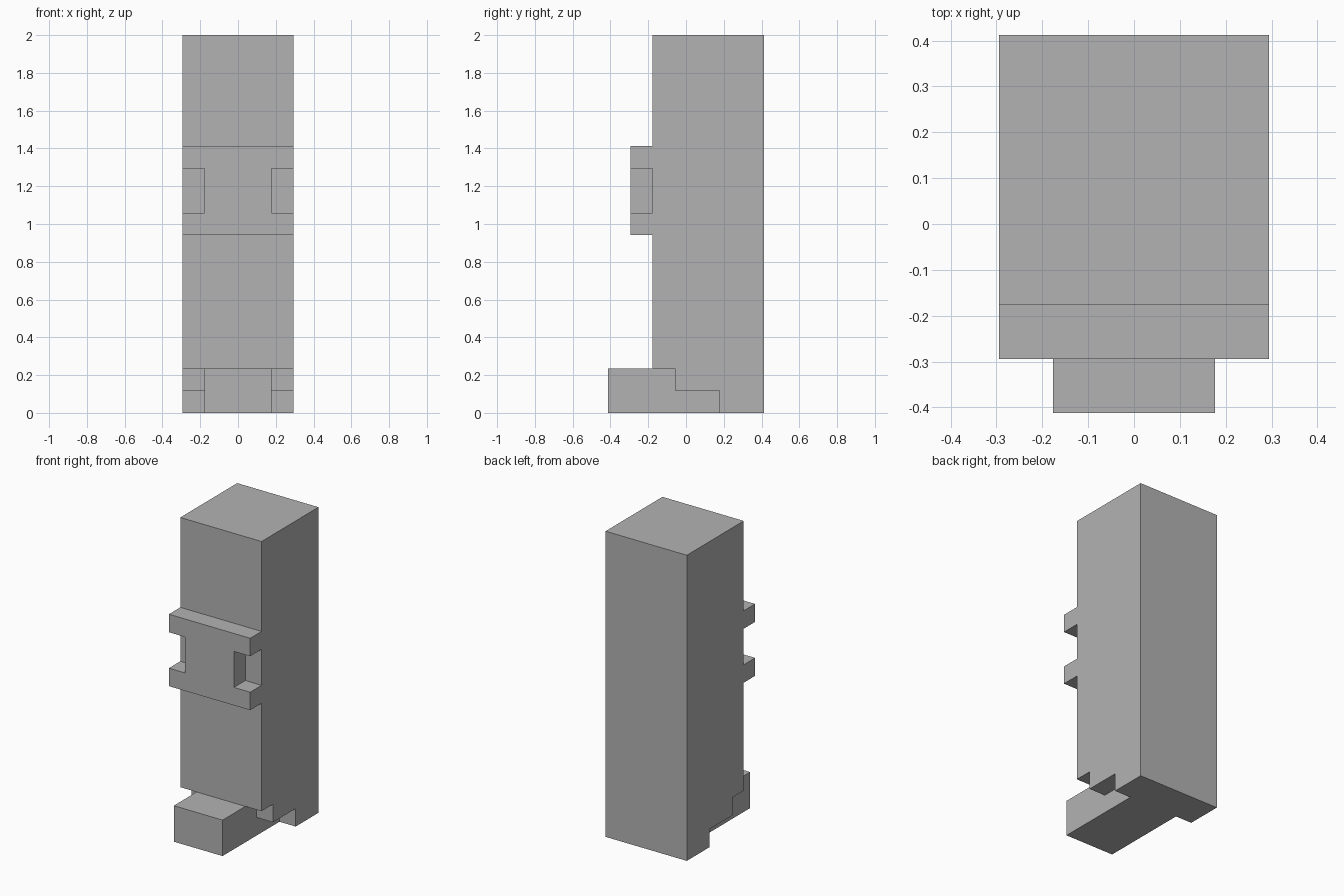
import bpy
import bmesh

U = 2 / 17  # the model sits on a regular grid of this step

cube = bpy.data.objects.get("Cube")
if cube:
    bpy.data.objects.remove(cube, do_unlink=True)

grey = bpy.data.materials.new("grey")
grey.use_nodes = True
colour = (0.45, 0.45, 0.45, 1)
grey.diffuse_color = colour
grey.node_tree.nodes["Principled BSDF"].inputs["Base Color"].default_value = colour


def extrude_profile(name, points, offset):
    """Extrude a closed outline of grid points along the offset vector."""
    bm = bmesh.new()
    face = bm.faces.new([bm.verts.new([c * U for c in p]) for p in points])
    result = bmesh.ops.extrude_face_region(bm, geom=[face], use_keep_orig=True)
    moved = [g for g in result["geom"] if isinstance(g, bmesh.types.BMVert)]
    bmesh.ops.translate(bm, verts=moved, vec=[c * U for c in offset])
    bmesh.ops.recalc_face_normals(bm, faces=bm.faces)
    mesh = bpy.data.meshes.new(name)
    bm.to_mesh(mesh)
    bm.free()
    mesh.materials.append(grey)
    obj = bpy.data.objects.new(name, mesh)
    bpy.context.collection.objects.link(obj)
    return obj


# Tall body with a stepped underside at the front
body = [(3.5, 0), (3.5, 17), (-1.5, 17), (-1.5, 2), (-0.5, 2), (-0.5, 1), (1.5, 1), (1.5, 0)]
extrude_profile("body", [(-2.5, y, z) for y, z in body], (5, 0, 0))

# Narrow foot that fits under the steps and sticks out in front
foot = [(-3.5, 0), (1.5, 0), (1.5, 1), (-0.5, 1), (-0.5, 2), (-3.5, 2)]
extrude_profile("foot", [(-1.5, y, z) for y, z in foot], (3, 0, 0))

# H-shaped clasp plate on the front, mirrored outline
half = [(2.5, 8), (2.5, 9), (1.5, 9), (1.5, 11), (2.5, 11), (2.5, 12)]
clasp = half + [(-x, z) for x, z in reversed(half)]
extrude_profile("clasp", [(x, -2.5, z) for x, z in clasp], (0, 1, 0))
